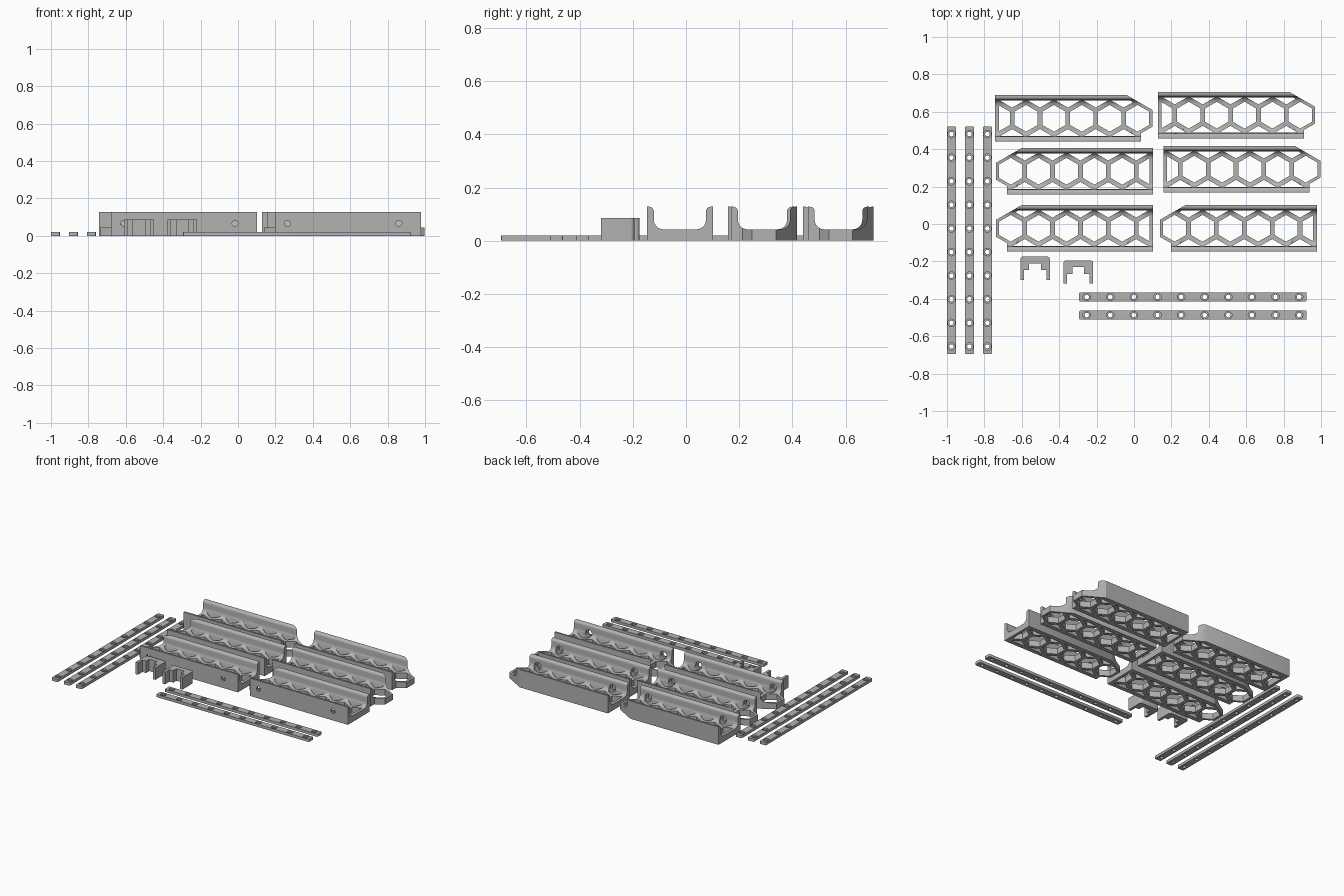
import bpy, bmesh, math

if "Cube" in bpy.data.objects:
    bpy.data.objects.remove(bpy.data.objects["Cube"])

grey = bpy.data.materials.new("plain grey")
grey.diffuse_color = (0.45, 0.45, 0.45, 1)
grey.use_nodes = True
grey.node_tree.nodes["Principled BSDF"].inputs["Base Color"].default_value = grey.diffuse_color


def prisms(polys, lo, hi, place):
    """Mesh of closed prisms; place(u, v, w) maps a polygon point and a depth to 3D."""
    bm = bmesh.new()
    for poly in polys:
        a = [bm.verts.new(place(u, v, lo)) for u, v in poly]
        b = [bm.verts.new(place(u, v, hi)) for u, v in poly]
        n = len(poly)
        bm.faces.new(a)
        bm.faces.new(b)
        for i in range(n):
            bm.faces.new((a[i], a[(i + 1) % n], b[(i + 1) % n], b[i]))
    bmesh.ops.recalc_face_normals(bm, faces=bm.faces)
    return bm


def make(name, bm):
    me = bpy.data.meshes.new(name)
    bm.to_mesh(me)
    bm.free()
    ob = bpy.data.objects.new(name, me)
    bpy.context.collection.objects.link(ob)
    me.materials.append(grey)
    return ob


def cut(ob, cutters):
    """Subtract each cutter mesh in turn and bake the result."""
    helpers = [make("cutter", c) for c in cutters]
    for h in helpers:
        m = ob.modifiers.new("cut", 'BOOLEAN')
        m.operation, m.solver, m.object = 'DIFFERENCE', 'EXACT', h
    dg = bpy.context.evaluated_depsgraph_get()
    me = bpy.data.meshes.new_from_object(ob.evaluated_get(dg))
    ob.modifiers.clear()
    ob.data = me
    for h in helpers:
        bpy.data.objects.remove(h)


def smooth(ob):
    bpy.ops.object.select_all(action='DESELECT')
    ob.select_set(True)
    bpy.context.view_layer.objects.active = ob
    bpy.ops.object.shade_smooth_by_angle(angle=math.radians(30))


def arc(cx, cy, r, a0, a1, n=8):
    return [(cx + r * math.cos(math.radians(a0 + (a1 - a0) * i / n)),
             cy + r * math.sin(math.radians(a0 + (a1 - a0) * i / n))) for i in range(n + 1)]


def circle(cx, cy, r, n=24):
    return arc(cx, cy, r, 0, 360 * (n - 1) / n, n - 1)


def clip(poly, a, b, c):
    """Keep the part of a convex polygon where a*x + b*y <= c."""
    out = []
    for i, p in enumerate(poly):
        q = poly[(i + 1) % len(poly)]
        dp, dq = a * p[0] + b * p[1] - c, a * q[0] + b * q[1] - c
        if dp <= 0:
            out.append(p)
        if dp * dq < 0:
            t = dp / (dp - dq)
            out.append((p[0] + t * (q[0] - p[0]), p[1] + t * (q[1] - p[1])))
    return out


# Trays: local x runs from the pointed tip (0) to the square end (-0.84)
L, W, H, WALL, FLOOR = 0.84, 0.124, 0.128, 0.026, 0.043
PITCH, APO = 0.149, 0.062
C30, S30 = math.cos(math.pi / 6), 0.5

half = ([(W, 0), (W, H)] + arc(W - WALL + 0.018, H - 0.018, 0.018, 90, 180)
        + arc(W - WALL - 0.036, FLOOR + 0.036, 0.036, 0, -90))
profile = half + [(-y, z) for y, z in reversed(half)]

# honeycomb openings, clipped to stay inside the frame
hexes = []
for row in (-1, 0, 1):
    for k in range(6):
        cx = -0.079 - PITCH * (k + 0.5 * abs(row))
        cy = row * PITCH * C30
        p = [(cx + APO / C30 * math.sin(i * math.pi / 3),
              cy + APO / C30 * math.cos(i * math.pi / 3)) for i in range(6)]
        for a, b, c in ((0, 1, 0.094), (0, -1, 0.094), (-1, 0, L - 0.02),
                        (S30, C30, 0.045 * C30 - 0.016)):
            p = clip(p, a, b, c)
        if len(p) > 2:
            hexes.append(p)
# slanted corner on one side and stepped corner on the other
t = math.tan(math.pi / 6)
hexes.append([(0.02, 0.045 - 0.02 * t), (0.02, 0.14), (-0.095 / t, 0.14)])
hexes.append([(0.02, -0.045 + 0.02 * t), (-0.06, -0.045 - 0.06 * t), (-0.06, -0.14), (0.02, -0.14)])


def tray(name, tip, cy, d):
    def flat(u, v, w):
        return (tip + d * u, cy + v, w)

    def side(u, v, w):
        return (tip + d * u, cy + w, v)

    body = prisms([profile], -L, 0, lambda u, v, w: (tip + d * w, cy + u, v))
    ob = make(name, body)
    spots = (-0.127, -0.722)
    cut(ob, [prisms(hexes, -0.05, 0.2, flat),
             prisms([circle(x, 0.066, 0.016) for x in spots], -0.15, -0.06, side),
             prisms([circle(x, 0.066, 0.026) for x in spots], -0.111, -0.05, side)])
    smooth(ob)


for name, tip, cy, d in (("tray_back_left", 0.098, 0.565, 1), ("tray_back_right", 0.968, 0.582, 1),
                         ("tray_middle_left", -0.738, 0.282, -1), ("tray_middle_right", 0.997, 0.293, 1),
                         ("tray_front_left", -0.738, -0.023, -1), ("tray_front_right", 0.138, -0.023, -1)):
    tray(name, tip, cy, d)


# Perforated strips with countersunk holes
def strip(name, cx, cy, upright):
    def place(u, v, w):
        return (cx + v, cy + u, w) if upright else (cx + u, cy + v, w)

    a, b, r = 0.608, 0.024, 0.006
    outline = (arc(a - r, b - r, r, 0, 90, 4) + arc(r - a, b - r, r, 90, 180, 4)
               + arc(r - a, r - b, r, 180, 270, 4) + arc(a - r, r - b, r, 270, 360, 4))
    ob = make(name, prisms([outline], 0, 0.02, place))
    spots = [0.1262 * (i - 4.5) for i in range(10)]
    cut(ob, [prisms([circle(x, 0, 0.012) for x in spots], -0.02, 0.04, place),
             prisms([circle(x, 0, 0.020) for x in spots], 0.010, 0.04, place)])
    smooth(ob)


for i, x in enumerate((-0.976, -0.88, -0.784)):
    strip(f"long_strip_{i + 1}", x, -0.087, True)
for i, y in enumerate((-0.39, -0.487)):
    strip(f"cross_strip_{i + 1}", 0.315, y, False)

# Brackets: stepped U shape
hu = (arc(0.064, -0.015, 0.015, 90, 0, 5)
      + [(0.079, -0.125), (0.06, -0.125), (0.06, -0.073), (0.032, -0.073), (0.032, -0.036)])
bracket = hu + [(-x, y) for x, y in reversed(hu)]
for name, x, y in (("bracket_left", -0.529, -0.174), ("bracket_right", -0.298, -0.194)):
    smooth(make(name, prisms([bracket], 0, 0.086, lambda u, v, w: (x + u, y + v, w))))
